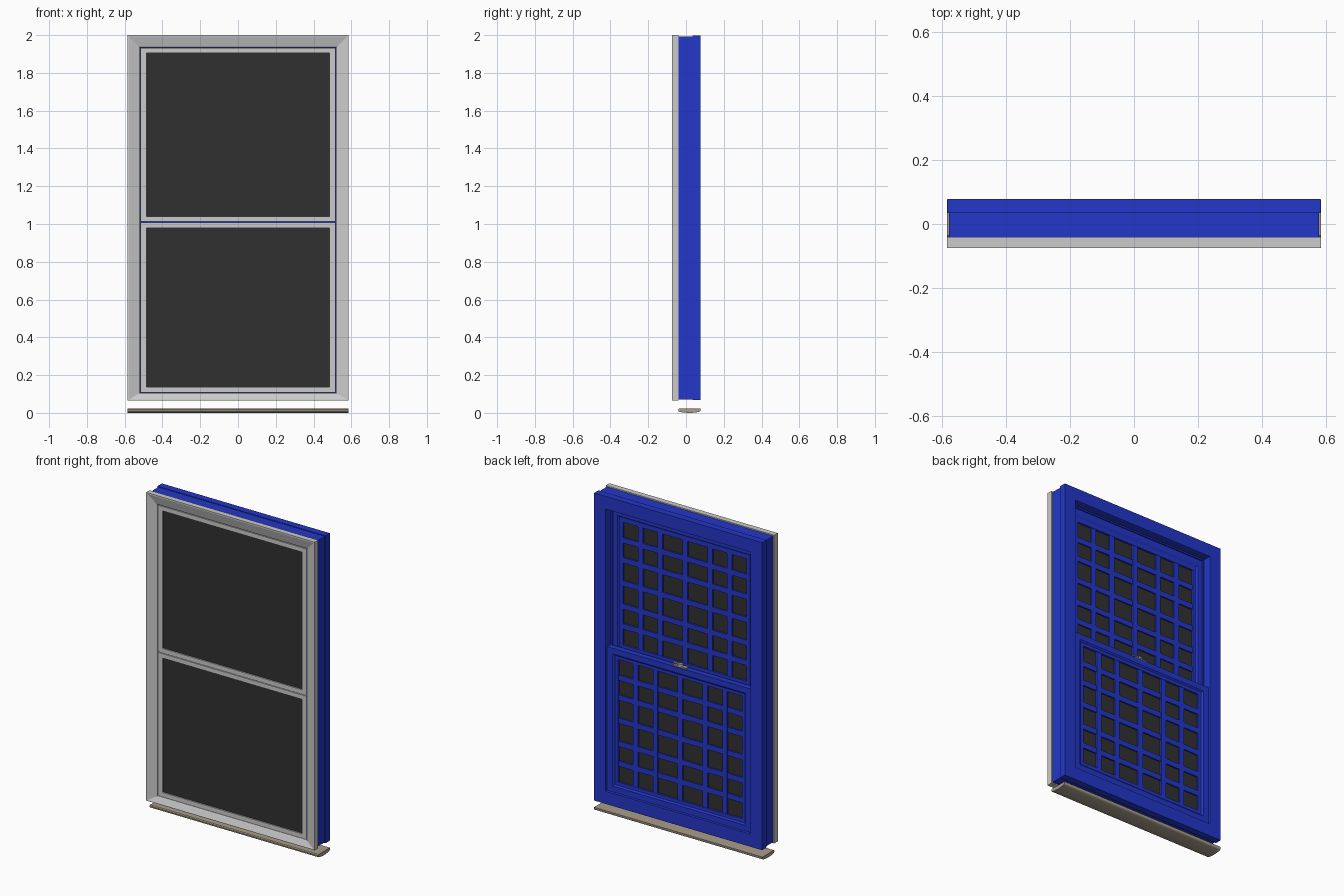
import bpy, bmesh, math

if "Cube" in bpy.data.objects:
    bpy.data.objects.remove(bpy.data.objects["Cube"])


def material(name, rgb):
    m = bpy.data.materials.new(name)
    m.diffuse_color = (*rgb, 1)
    m.use_nodes = True
    m.node_tree.nodes["Principled BSDF"].inputs["Base Color"].default_value = m.diffuse_color
    return m


BLUE = material("blue_paint", (0.017, 0.038, 0.58))
DARK = material("dark_glass", (0.03, 0.03, 0.03))
TAN = material("tan_sill", (0.40, 0.34, 0.26))


def finish(name, bm, mat, smooth=False):
    bmesh.ops.recalc_face_normals(bm, faces=bm.faces)
    me = bpy.data.meshes.new(name)
    bm.to_mesh(me)
    bm.free()
    ob = bpy.data.objects.new(name, me)
    bpy.context.collection.objects.link(ob)
    if mat:
        me.materials.append(mat)
    if smooth:
        bpy.context.view_layer.objects.active = ob
        ob.select_set(True)
        bpy.ops.object.shade_smooth_by_angle(angle=math.radians(35))
        ob.select_set(False)
    return ob


def ring(name, w, z0, z1, profile, mat=None, bottom=1.0, top=1.0):
    """Mitred rectangular frame; profile is a closed list of (inset, y)."""
    bm = bmesh.new()
    loops = [[bm.verts.new(c) for c in (
        (-w + i, y, z0 + i * bottom), (w - i, y, z0 + i * bottom),
        (w - i, y, z1 - i * top), (-w + i, y, z1 - i * top))] for i, y in profile]
    for k, a in enumerate(loops):
        b = loops[(k + 1) % len(loops)]
        for j in range(4):
            n = (j + 1) % 4
            bm.faces.new((a[j], a[n], b[n], b[j]))
    return finish(name, bm, mat)


def add_box(bm, x0, x1, y0, y1, z0, z1):
    vs = bmesh.ops.create_cube(bm, size=1)["verts"]
    for v in vs:
        v.co = (x1 if v.co.x > 0 else x0, y1 if v.co.y > 0 else y0, z1 if v.co.z > 0 else z0)


def box(name, *dims, mat=None):
    bm = bmesh.new()
    add_box(bm, *dims)
    return finish(name, bm, mat)


# Grey outer trim with a face sloping in towards the opening
ring("outer_trim", 0.585, 0.065, 2.0,
     [(0, -0.04), (0, -0.075), (0.008, -0.075), (0.060, -0.060), (0.065, -0.056), (0.065, -0.04)],
     bottom=0.62)

# Two grey storm sashes with dark panes
for part, z0, z1 in (("lower", 0.108, 1.008), ("upper", 1.012, 1.932)):
    ring(f"{part}_storm_sash", 0.516, z0, z1,
         [(0, -0.04), (0, -0.058), (0.031, -0.058), (0.031, -0.04)], bottom=0.9, top=0.9)
    box(f"{part}_storm_pane", -0.486, 0.486, -0.050, -0.044, z0 + 0.026, z1 - 0.026, mat=DARK)

# Blue window frame with a shallow outer rebate and a parting stop inside
ring("window_frame", 0.583, 0.067, 1.998,
     [(0, 0.078), (0, 0.035), (0.005, 0.035), (0.005, -0.041), (0.083, -0.041), (0.083, 0.022),
      (0.092, 0.022), (0.092, 0.030), (0.083, 0.030), (0.083, 0.068), (0.080, 0.078)], BLUE)


def divided_sash(part, back, z0, z1, zc):
    """Blue sash: moulded stiles and rails, six by six glazing bars, one pane."""
    half_x, half_z, front = 0.43, 0.385, back - 0.036
    w = 0.502
    scale_b, scale_t = (zc - half_z - z0) / 0.072, (z1 - zc - half_z) / 0.072
    ring(f"{part}_sash", w, z0, z1,
         [(0, front), (0, back), (0.040, back), (0.050, back - 0.008),
          (0.072, back - 0.008), (0.072, front)], BLUE, scale_b, scale_t)
    bm = bmesh.new()
    for x in (-0.31, -0.173, 0, 0.173, 0.31):
        add_box(bm, x - 0.017, x + 0.017, front + 0.004, back - 0.010, zc - half_z, zc + half_z)
    for dz in (-0.27, -0.145, 0, 0.145, 0.27):
        z = zc + dz
        add_box(bm, -half_x, half_x, front + 0.005, back - 0.011, z - 0.017, z + 0.017)
    finish(f"{part}_glazing_bars", bm, BLUE)
    box(f"{part}_pane", -half_x, half_x, back - 0.025, back - 0.020,
        zc - half_z, zc + half_z, mat=DARK)


divided_sash("lower", 0.068, 0.148, 1.052, 0.602)
divided_sash("upper", 0.020, 0.985, 1.918, 1.445)

# Sash lock on the meeting rail: base, pivot and lever
bm = bmesh.new()
add_box(bm, -0.045, 0.045, 0.038, 0.064, 1.052, 1.060)
pivot = bmesh.ops.create_cone(bm, cap_ends=True, segments=20, radius1=0.016, radius2=0.013, depth=0.014)
bmesh.ops.translate(bm, verts=pivot["verts"], vec=(0, 0.052, 1.067))
add_box(bm, -0.008, 0.050, 0.046, 0.060, 1.066, 1.073)
finish("sash_lock", bm, TAN, smooth=True)

# Sill board: flat top, rounded nose and curved underside
bm = bmesh.new()
profile = [(0.077, 0.024), (-0.036, 0.024), (-0.041, 0.019)]
profile += [(0.018 - 0.059 * math.cos(t), 0.012 - 0.012 * math.sin(t))
            for t in (math.pi * k / 12 for k in range(13))]
ends = [[bm.verts.new((x, y, z)) for y, z in profile] for x in (-0.585, 0.585)]
for k in range(len(profile)):
    n = (k + 1) % len(profile)
    bm.faces.new((ends[0][k], ends[0][n], ends[1][n], ends[1][k]))
for e in ends:
    bm.faces.new(e)
finish("window_sill", bm, TAN, smooth=True)
